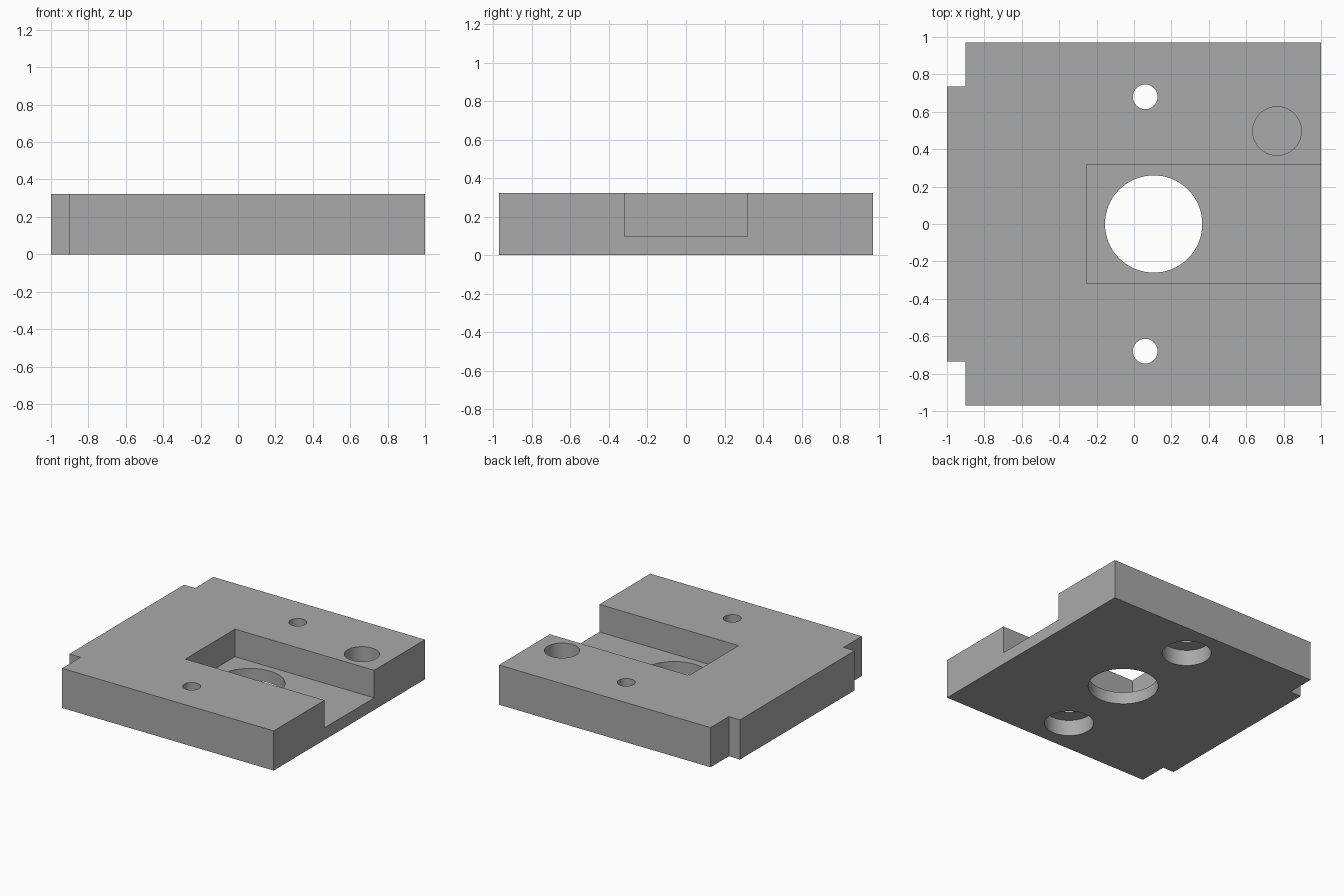
import bpy
import bmesh

# Remove the default object
default = bpy.data.objects.get("Cube")
if default:
    bpy.data.objects.remove(default, do_unlink=True)

HEIGHT = 0.322
POCKET_FLOOR = 0.098
HALF_DEPTH = 0.97

# Single material
GREY = (0.4, 0.4, 0.4, 1.0)
grey = bpy.data.materials.new("plain grey")
grey.use_nodes = True
grey.diffuse_color = GREY
grey.node_tree.nodes["Principled BSDF"].inputs["Base Color"].default_value = GREY


def prism(name, outline, z0, z1):
    """Extrude a flat outline between two heights."""
    bm = bmesh.new()
    face = bm.faces.new([bm.verts.new((x, y, z0)) for x, y in outline])
    top = bmesh.ops.extrude_face_region(bm, geom=[face])["geom"]
    verts = [v for v in top if isinstance(v, bmesh.types.BMVert)]
    bmesh.ops.translate(bm, verts=verts, vec=(0, 0, z1 - z0))
    bmesh.ops.recalc_face_normals(bm, faces=bm.faces)
    mesh = bpy.data.meshes.new(name)
    bm.to_mesh(mesh)
    bm.free()
    mesh.materials.append(grey)
    obj = bpy.data.objects.new(name, mesh)
    bpy.context.collection.objects.link(obj)
    return obj


def drill(name, x, y, radius, z0, z1):
    """Round cutter standing between two heights."""
    bpy.ops.mesh.primitive_cylinder_add(
        vertices=64, radius=radius, depth=z1 - z0, location=(x, y, (z0 + z1) / 2))
    obj = bpy.context.object
    obj.name = name
    obj.data.materials.append(grey)
    return obj


# Plate with a notch in each right-hand corner
half = [(1, HALF_DEPTH), (-0.9, HALF_DEPTH), (-0.9, 0.735), (-1, 0.735)]
outline = half + [(x, -y) for x, y in reversed(half)]
plate = prism("mounting_plate", outline, 0, HEIGHT)

# Open-ended pocket, bores and counterbored screw holes
BELOW, ABOVE = -0.1, HEIGHT + 0.1
cutters = [
    prism("pocket_cutter", [(-0.25, -0.318), (1.1, -0.318), (1.1, 0.318), (-0.25, 0.318)],
          POCKET_FLOOR, ABOVE),
    drill("centre_bore_cutter", 0.105, 0, 0.26, BELOW, ABOVE),
    drill("blind_hole_cutter", 0.765, 0.497, 0.13, POCKET_FLOOR, ABOVE),
]
for side, y in (("front", -0.68), ("back", 0.68)):
    cutters.append(drill(side + "_screw_hole_cutter", 0.06, y, 0.066, BELOW, ABOVE))
    cutters.append(drill(side + "_counterbore_cutter", 0.06, y, 0.182, BELOW, 0.13))

# Cut, bake and discard the helpers
bpy.ops.object.select_all(action="DESELECT")
bpy.context.view_layer.objects.active = plate
plate.select_set(True)
for cutter in cutters:
    cutter.hide_render = True
    cut = plate.modifiers.new(cutter.name, "BOOLEAN")
    cut.operation = "DIFFERENCE"
    cut.solver = "EXACT"
    cut.object = cutter
    bpy.ops.object.modifier_apply(modifier=cut.name)
    bpy.data.objects.remove(cutter, do_unlink=True)

bpy.ops.object.shade_smooth_by_angle()
